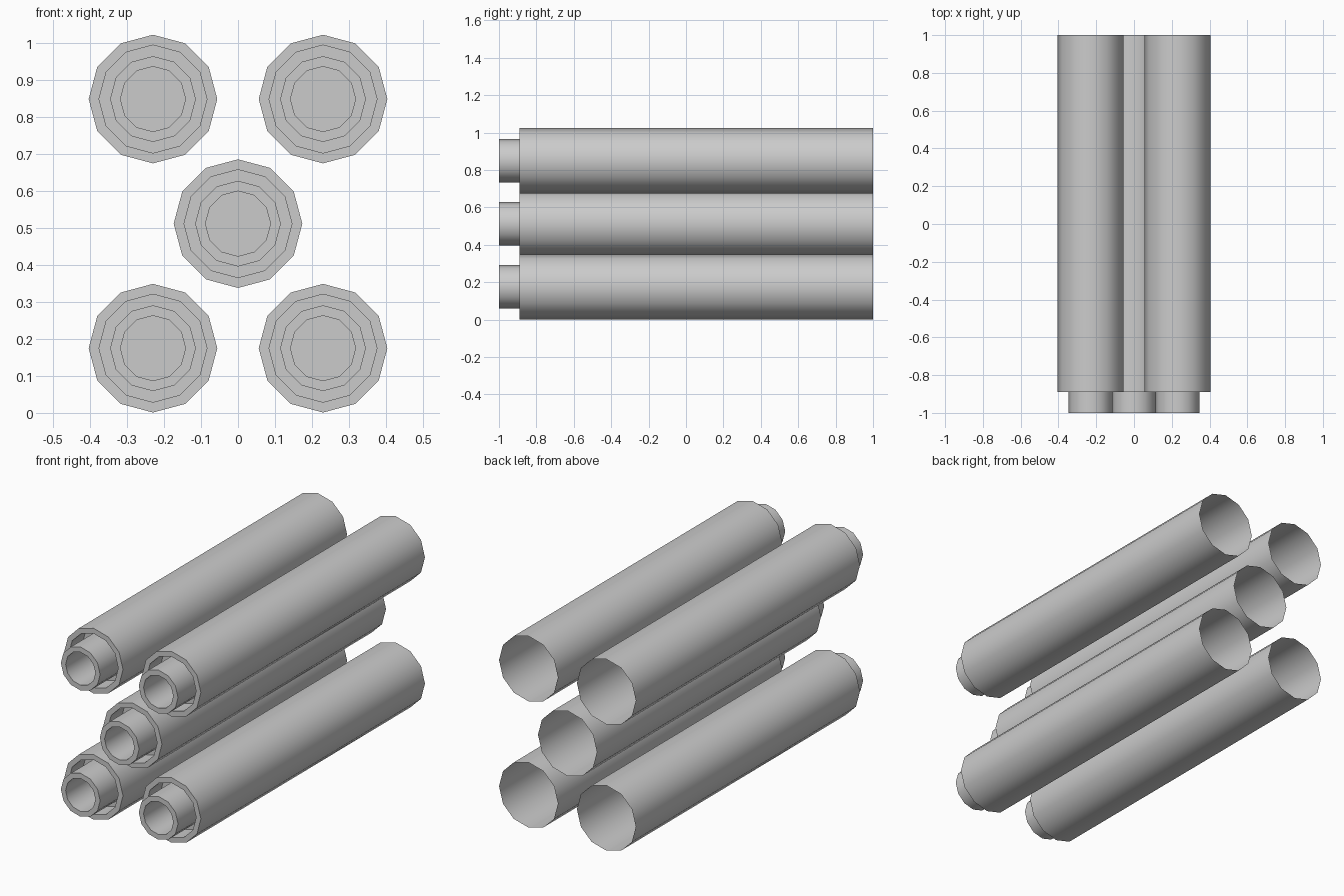
import bpy
import bmesh
from math import cos, sin, tau, radians

if "Cube" in bpy.data.objects:
    bpy.data.objects.remove(bpy.data.objects["Cube"])

SIDES = 12

# (radius, y) from the open back end, over the front rim, into the groove,
# out along the nozzle and down the bore
PROFILE = [(0.174, 1.0), (0.174, -0.89), (0.146, -0.89), (0.146, -0.78),
           (0.116, -0.78), (0.116, -1.0), (0.088, -1.0), (0.088, -0.6)]


def make_tube(name, x, z):
    bm = bmesh.new()
    angles = [tau * i / SIDES for i in range(SIDES)]
    rings = [[bm.verts.new((r * cos(a), y, r * sin(a))) for a in angles]
             for r, y in PROFILE]
    for a, b in zip(rings, rings[1:]):
        for i in range(SIDES):
            j = (i + 1) % SIDES
            bm.faces.new((a[i], a[j], b[j], b[i]))
    # floor of the bore
    bm.faces.new(rings[-1])

    mesh = bpy.data.meshes.new(name)
    bm.to_mesh(mesh)
    bm.free()
    mesh.shade_smooth()
    mesh.set_sharp_from_angle(angle=radians(40))
    obj = bpy.data.objects.new(name, mesh)
    obj.location = (x, 0, z)
    bpy.context.collection.objects.link(obj)


# Four corner tubes around one in the middle
for row, z in (("lower", 0.175), ("upper", 0.849)):
    for side, x in (("left", -0.23), ("right", 0.23)):
        make_tube(f"{row}_{side}_tube", x, z)
make_tube("centre_tube", 0, 0.512)
